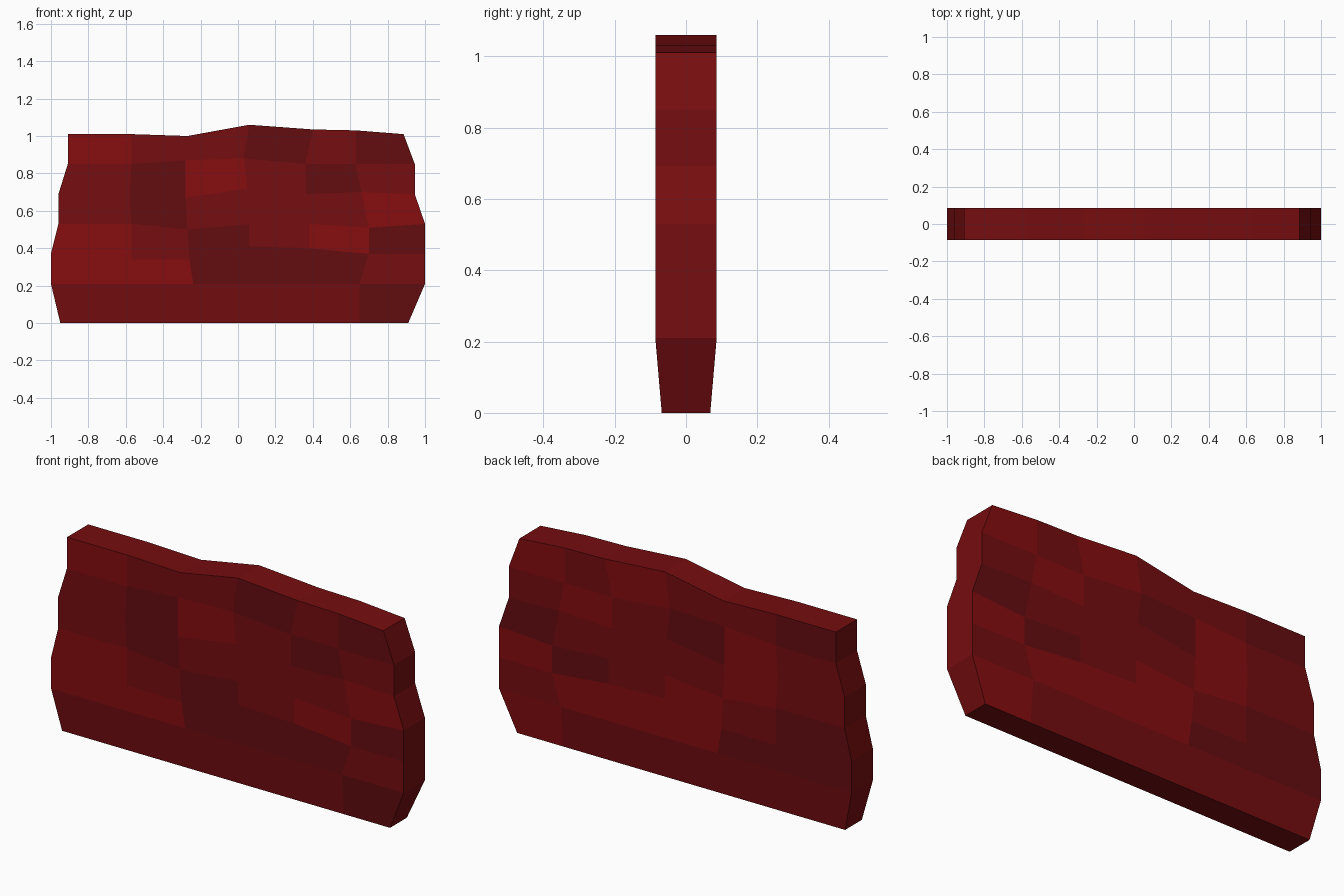
import bpy, bmesh

if "Cube" in bpy.data.objects:
    bpy.data.objects.remove(bpy.data.objects["Cube"])

# Front grid, bottom row to top row: x positions and heights
XS = [(-.95, -.53, -.24, .06, .36, .65, .91),
      (-1.0, -.53, -.24, .06, .36, .65, 1.0),
      (-1.0, -.57, -.26, .06, .38, .70, 1.0),
      (-.96, -.57, -.27, .06, .38, .70, 1.0),
      (-.96, -.58, -.28, .05, .36, .66, .945),
      (-.91, -.57, -.28, .03, .36, .63, .945),
      (-.91, -.57, -.27, .06, .40, .63, .885)]
ZS = [(0, 0, 0, 0, 0, 0, 0),
      (.21, .21, .21, .21, .21, .21, .21),
      (.37, .34, .34, .41, .40, .37, .37),
      (.53, .53, .50, .53, .53, .51, .53),
      (.69, .68, .67, .72, .69, .70, .69),
      (.85, .85, .87, .88, .85, .85, .85),
      (1.01, 1.01, 1.00, 1.06, 1.035, 1.03, 1.01)]
# Red tone of each block, bottom row to top row
TONES = ["111110", "220001", "210120", "101112", "102101", "211010"]
N = 6

bm = bmesh.new()


def side(sign):
    return [[bm.verts.new((x, sign * (.068 if r == 0 else .086), z))
             for x, z in zip(XS[r], ZS[r])] for r in range(N + 1)]


front, back = side(-1), side(1)

# Front and back blocks
for r in range(N):
    for c in range(N):
        for g, flip in ((front, False), (back, True)):
            f = bm.faces.new((g[r][c], g[r][c + 1], g[r + 1][c + 1], g[r + 1][c]))
            tone = int(TONES[r][c])
            f.material_index = 2 - tone if flip else tone

# Rim joining front to back
ring = ([(0, c) for c in range(N)] + [(r, N) for r in range(N)]
        + [(N, c) for c in range(N, 0, -1)] + [(r, 0) for r in range(N, 0, -1)])
for (r, c), (s, d) in zip(ring, ring[1:] + ring[:1]):
    f = bm.faces.new((front[r][c], back[r][c], back[s][d], front[s][d]))
    f.material_index = 1
bmesh.ops.recalc_face_normals(bm, faces=bm.faces)

mesh = bpy.data.meshes.new("wall_slab")
bm.to_mesh(mesh)
bm.free()
for name, red in (("dark_red", .13), ("mid_red", .18), ("bright_red", .24)):
    mat = bpy.data.materials.new(name)
    mat.diffuse_color = (red, .004, .005, 1)
    mat.use_nodes = True
    mat.node_tree.nodes["Principled BSDF"].inputs["Base Color"].default_value = mat.diffuse_color
    mesh.materials.append(mat)
wall = bpy.data.objects.new("wall_slab", mesh)
bpy.context.collection.objects.link(wall)
